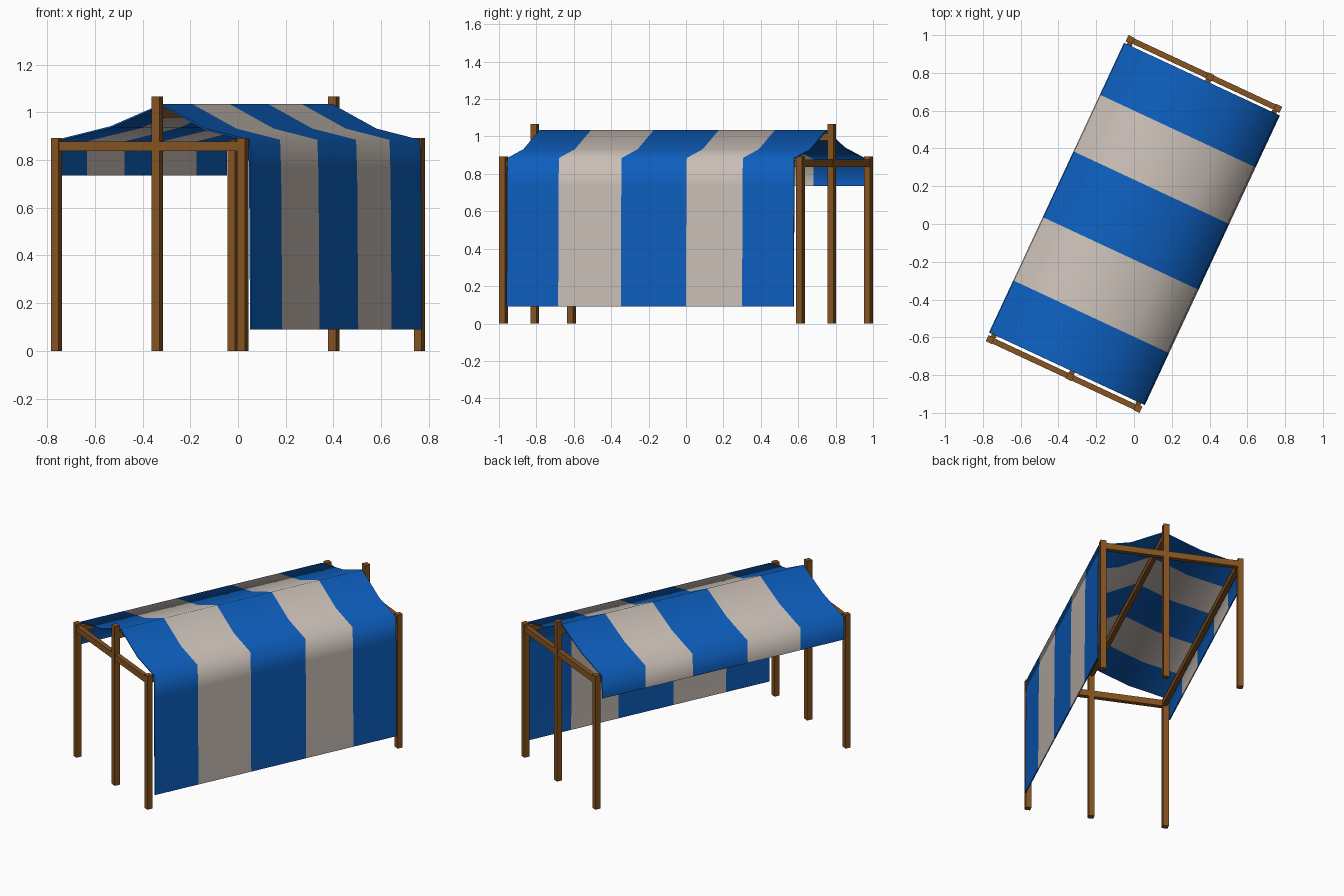
import bpy, math
from mathutils import Vector, Matrix

if "Cube" in bpy.data.objects:
    bpy.data.objects.remove(bpy.data.objects["Cube"])

ROT = Matrix.Rotation(math.radians(-25), 4, 'Z')   # whole stall is turned on the ground


def material(name, rgb):
    m = bpy.data.materials.new(name)
    m.diffuse_color = (*rgb, 1)
    m.use_nodes = True
    m.node_tree.nodes["Principled BSDF"].inputs["Base Color"].default_value = m.diffuse_color
    return m


wood = material("brown wood", (0.24, 0.088, 0.015))
blue = material("blue cloth", (0.004, 0.115, 0.52))
pale = material("pale cloth", (0.60, 0.53, 0.48))


def add_mesh(name, verts, faces, mats):
    me = bpy.data.meshes.new(name)
    me.from_pydata([ROT @ Vector(v) for v in verts], [], faces)
    for m in mats:
        me.materials.append(m)
    ob = bpy.data.objects.new(name, me)
    bpy.context.collection.objects.link(ob)
    return ob


def box(name, x0, x1, y0, y1, z0, z1):
    v = [(x, y, z) for x in (x0, x1) for y in (y0, y1) for z in (z0, z1)]
    f = [(0, 1, 3, 2), (4, 6, 7, 5), (0, 4, 5, 1), (2, 3, 7, 6), (0, 2, 6, 4), (1, 5, 7, 3)]
    return add_mesh(name, v, f, [wood])


A, B, RIDGE, H = 0.431, 0.876, 0.035, 0.018

# posts and end beams
for end, s in (("front", -1), ("back", 1)):
    y = s * B
    for side, x, top in (("left", -A, 0.893), ("middle", RIDGE, 1.066), ("right", A, 0.893)):
        box(f"{end}_{side}_post", x - H, x + H, y - H, y + H, 0, top)
    box(f"{end}_beam", -A + H, A - H, y - 0.015, y + 0.015, 0.837, 0.878)

# long beams under the eaves and the ridge
for side, x, z in (("left", -0.422, 0.837), ("right", 0.422, 0.837), ("ridge", RIDGE, 0.978)):
    box(f"{side}_long_beam", x - 0.014, x + 0.014, -B + H, B - H, z, z + 0.038)

# striped cloth: one profile from valance over the ridge down to the long wall
outer = [(-0.453, 0.735), (-0.449, 0.884), (-0.195, 0.942), (0.04, 1.035), (0.245, 0.932),
         (0.447, 0.885), (0.452, 0.735), (0.457, 0.09)]
T = 0.007
inner = []
for i, p in enumerate(outer):
    a = Vector(outer[max(i - 1, 0)])
    b = Vector(outer[min(i + 1, len(outer) - 1)])
    d = (b - a).normalized()
    inner.append((p[0] + d.y * T, p[1] - d.x * T))
loop = outer + inner[::-1]
n, k = len(loop), len(outer)
cuts = [-0.845, -0.541, -0.171, 0.213, 0.544, 0.847]   # stripe borders

verts = [(x, y, z) for y in cuts for x, z in loop]
faces, stripe = [], []
for j in range(len(cuts) - 1):
    for i in range(n):
        i2 = (i + 1) % n
        faces.append((j * n + i, (j + 1) * n + i, (j + 1) * n + i2, j * n + i2))
        stripe.append(j % 2)
for base, flip in ((0, False), ((len(cuts) - 1) * n, True)):   # cloth end edges
    for i in range(k - 1):
        q = (base + i, base + i + 1, base + n - 2 - i, base + n - 1 - i)
        faces.append(q[::-1] if flip else q)
        stripe.append(0)
cloth = add_mesh("striped_cloth", verts, faces, [blue, pale])
for p, s in zip(cloth.data.polygons, stripe):
    p.material_index = s

bpy.ops.object.select_all(action='DESELECT')
cloth.select_set(True)
bpy.context.view_layer.objects.active = cloth
bpy.ops.object.shade_smooth_by_angle(angle=math.radians(82))
